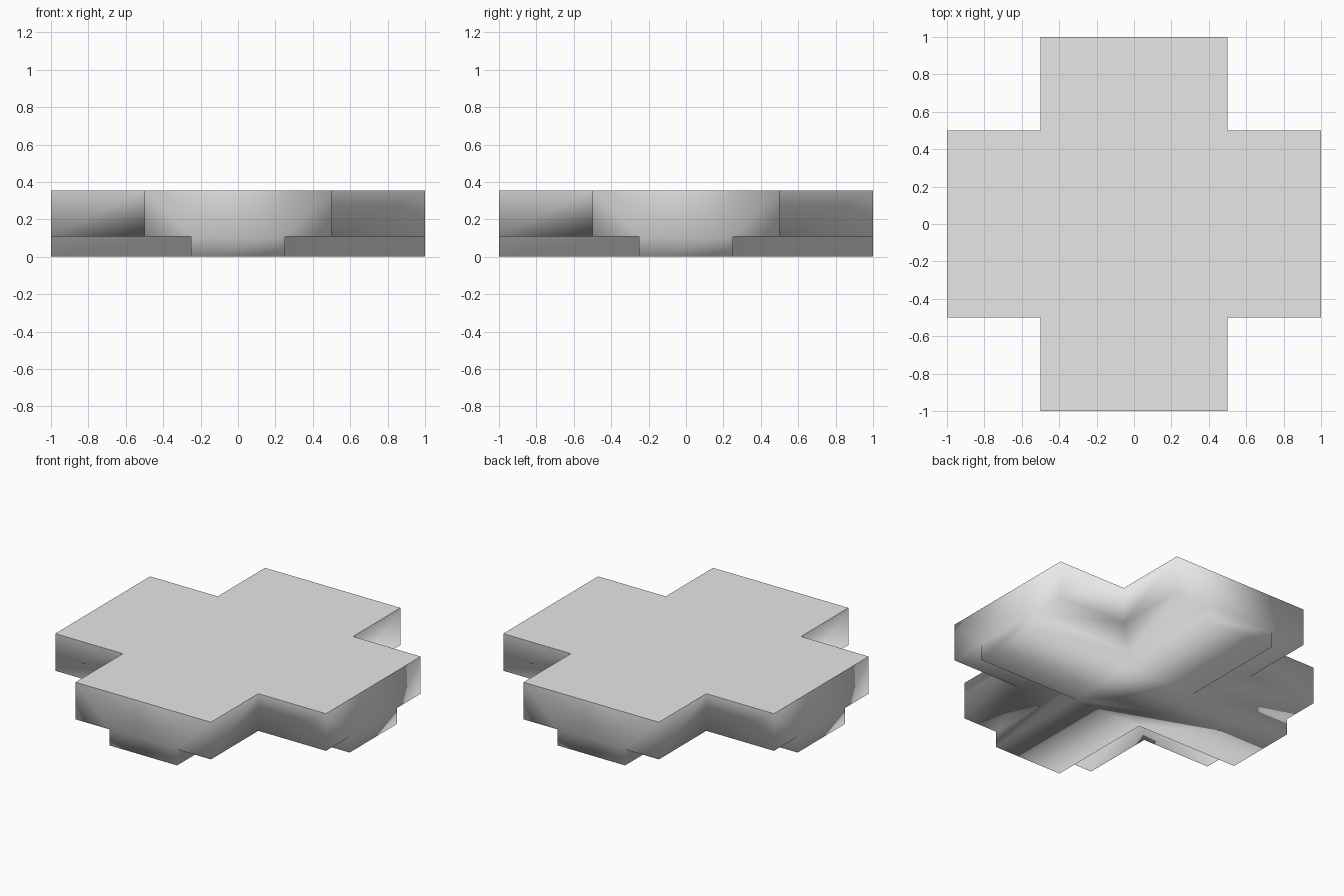
import bpy
import bmesh

# Remove the default cube
cube = bpy.data.objects.get("Cube")
if cube:
    bpy.data.objects.remove(cube, do_unlink=True)

REACH = 1.0        # arm length from the centre
UPPER_HALF = 0.5   # half width of the upper arms
LOWER_HALF = 0.25  # half width of the lower arms
STEP_Z = 0.107     # height of the ledge between both levels
TOP_Z = 0.355


def cross_ring(bm, half, z):
    """Counterclockwise cross outline: every third edge is an arm end."""
    ring = []
    x_axis, y_axis = (1, 0), (0, 1)
    for _ in range(4):
        for a, b in ((REACH, -half), (REACH, half), (half, half)):
            ring.append(bm.verts.new((a * x_axis[0] + b * y_axis[0],
                                      a * x_axis[1] + b * y_axis[1], z)))
        x_axis, y_axis = y_axis, (-x_axis[0], -x_axis[1])
    return ring


# Plain grey
grey = bpy.data.materials.new("plain_grey")
grey.use_nodes = True
colour = (0.8, 0.8, 0.8, 1.0)
grey.diffuse_color = colour
grey.node_tree.nodes["Principled BSDF"].inputs["Base Color"].default_value = colour

# Stepped cross: a wide upper cross on a narrow lower cross
bm = bmesh.new()
base = cross_ring(bm, LOWER_HALF, 0)
neck = cross_ring(bm, LOWER_HALF, STEP_Z)
ledge = cross_ring(bm, UPPER_HALF, STEP_Z)
rim = cross_ring(bm, UPPER_HALF, TOP_Z)

bm.faces.new(base[::-1])
top = bm.faces.new(rim)
for i in range(len(base)):
    j = (i + 1) % len(base)
    # Lower walls
    bm.faces.new((base[i], base[j], neck[j], neck[i]))
    if i % 3 == 0:
        # Arm ends run flush with the lower cross
        bm.faces.new((ledge[i], neck[i], neck[j], ledge[j], rim[j], rim[i]))
    else:
        # Upper walls and the underside of the step
        bm.faces.new((ledge[i], ledge[j], rim[j], rim[i]))
        bm.faces.new((neck[i], neck[j], ledge[j], ledge[i]))

# Soft shaded body with a crisp edge around the flat top
for face in bm.faces:
    face.smooth = True
for edge in top.edges:
    edge.smooth = False

mesh = bpy.data.meshes.new("stepped_cross")
bm.to_mesh(mesh)
bm.free()
mesh.materials.append(grey)
body = bpy.data.objects.new("stepped_cross", mesh)
bpy.context.collection.objects.link(body)
